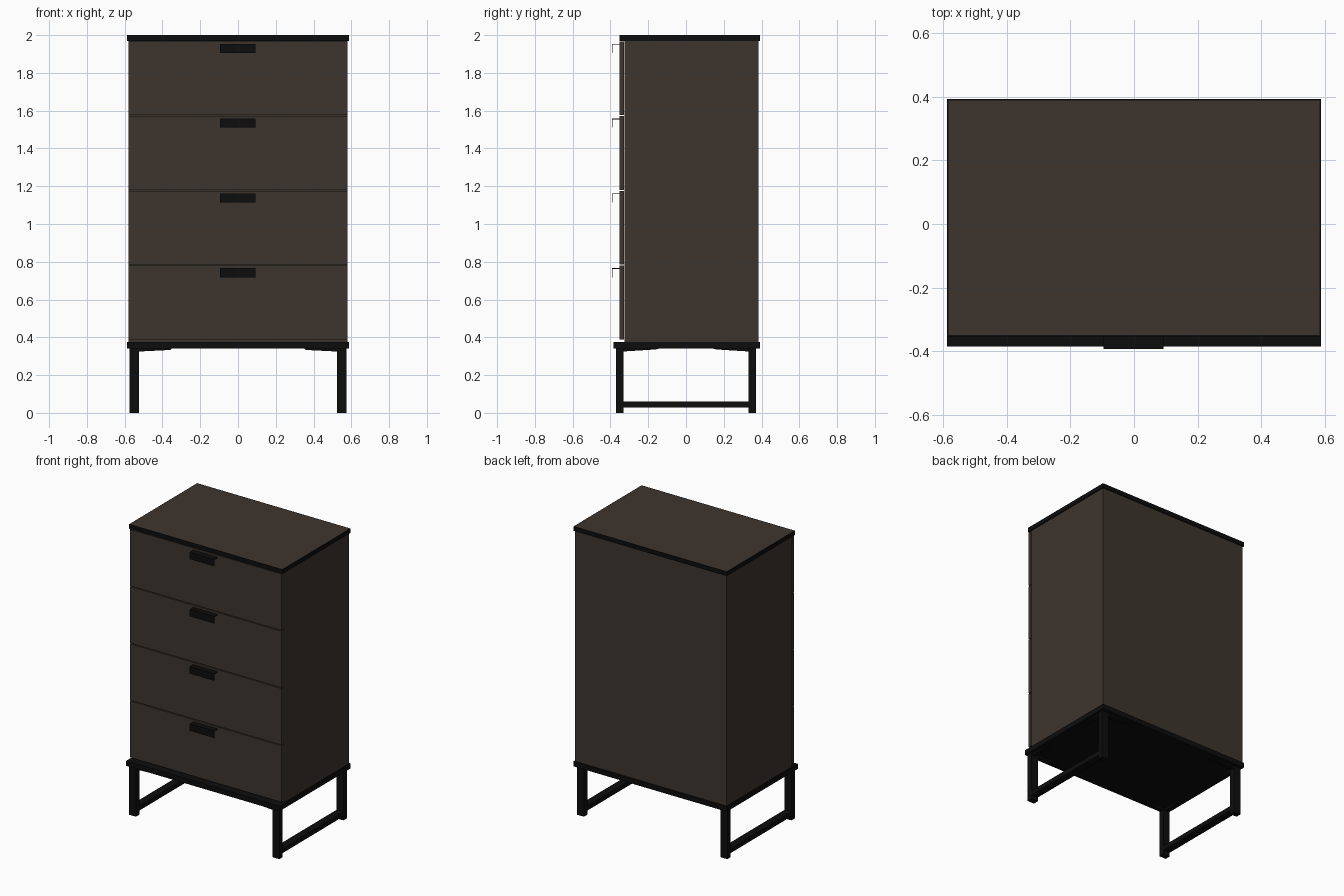
import bpy, bmesh

if "Cube" in bpy.data.objects:
    bpy.data.objects.remove(bpy.data.objects["Cube"])


def material(name, rgb):
    m = bpy.data.materials.new(name)
    m.diffuse_color = (*rgb, 1)
    m.use_nodes = True
    m.node_tree.nodes["Principled BSDF"].inputs["Base Color"].default_value = m.diffuse_color
    return m


wood = material("dark_brown_wood", (0.047, 0.035, 0.027))
metal = material("black_metal", (0.004, 0.004, 0.004))


def finish(name, bm, mat):
    bmesh.ops.recalc_face_normals(bm, faces=bm.faces)
    me = bpy.data.meshes.new(name)
    bm.to_mesh(me)
    bm.free()
    me.materials.append(mat)
    ob = bpy.data.objects.new(name, me)
    bpy.context.collection.objects.link(ob)
    return ob


def box(name, x, y, z, mat):
    bm = bmesh.new()
    bmesh.ops.create_cube(bm, size=1)
    for v in bm.verts:
        for i, (a, b) in enumerate((x, y, z)):
            v.co[i] = a if v.co[i] < 0 else b
    return finish(name, bm, mat)


def prism(name, points, offset, mat):
    """Extrude a flat outline along an offset."""
    bm = bmesh.new()
    f = bm.faces.new([bm.verts.new(p) for p in points])
    r = bmesh.ops.extrude_face_region(bm, geom=[f])
    bmesh.ops.translate(bm, vec=offset,
                        verts=[g for g in r["geom"] if isinstance(g, bmesh.types.BMVert)])
    return finish(name, bm, mat)


# Carcass
box("cabinet_body", (-0.58, 0.58), (-0.325, 0.385), (0.375, 1.97), wood)

# Black top slab with a brown inlaid top face
top = box("top_slab", (-0.587, 0.587), (-0.353, 0.392), (1.97, 2.0), metal)
top.data.materials.append(wood)
bm = bmesh.new()
bm.from_mesh(top.data)
upper = [f for f in bm.faces if f.normal.z > 0.9]
bmesh.ops.inset_region(bm, faces=upper, thickness=0.006)
for f in upper:
    f.material_index = 1
bm.to_mesh(top.data)
bm.free()

# Drawers, each with a bent sheet-metal pull
for i in range(4):
    zt = 1.967 - i * 0.396
    box(f"drawer_front_{i + 1}", (-0.581, 0.581), (-0.353, -0.328), (zt - 0.39, zt), wood)
    h = zt - 0.013
    pull = [(-0.353, h), (-0.393, h), (-0.393, h - 0.048),
            (-0.389, h - 0.048), (-0.389, h - 0.004), (-0.353, h - 0.004)]
    prism(f"drawer_pull_{i + 1}", [(-0.095, y, z) for y, z in pull], (0.187, 0, 0), metal)

# Base frame plate
box("base_plate", (-0.587, 0.587), (-0.384, 0.392), (0.34, 0.375), metal)

# Legs, side rails and tapered corner gussets
for sx, side in ((-1, "left"), (1, "right")):
    xs = sorted((sx * 0.523, sx * 0.575))
    for sy, end in ((-1, "front"), (1, "back")):
        ys = sorted((sy * 0.332, sy * 0.37))
        box(f"{end}_{side}_leg", xs, ys, (0, 0.342), metal)
        prism(f"{end}_{side}_gusset_x",
              [(sx * 0.523, sy * 0.335, 0.341), (sx * 0.35, sy * 0.335, 0.341),
               (sx * 0.36, sy * 0.335, 0.333), (sx * 0.523, sy * 0.335, 0.325)],
              (0, sy * 0.03, 0), metal)
        prism(f"{end}_{side}_gusset_y",
              [(sx * 0.535, sy * 0.332, 0.341), (sx * 0.535, sy * 0.14, 0.341),
               (sx * 0.535, sy * 0.16, 0.336), (sx * 0.535, sy * 0.332, 0.325)],
              (sx * 0.03, 0, 0), metal)
    box(f"{side}_foot_rail", xs, (-0.333, 0.333), (0.028, 0.06), metal)
